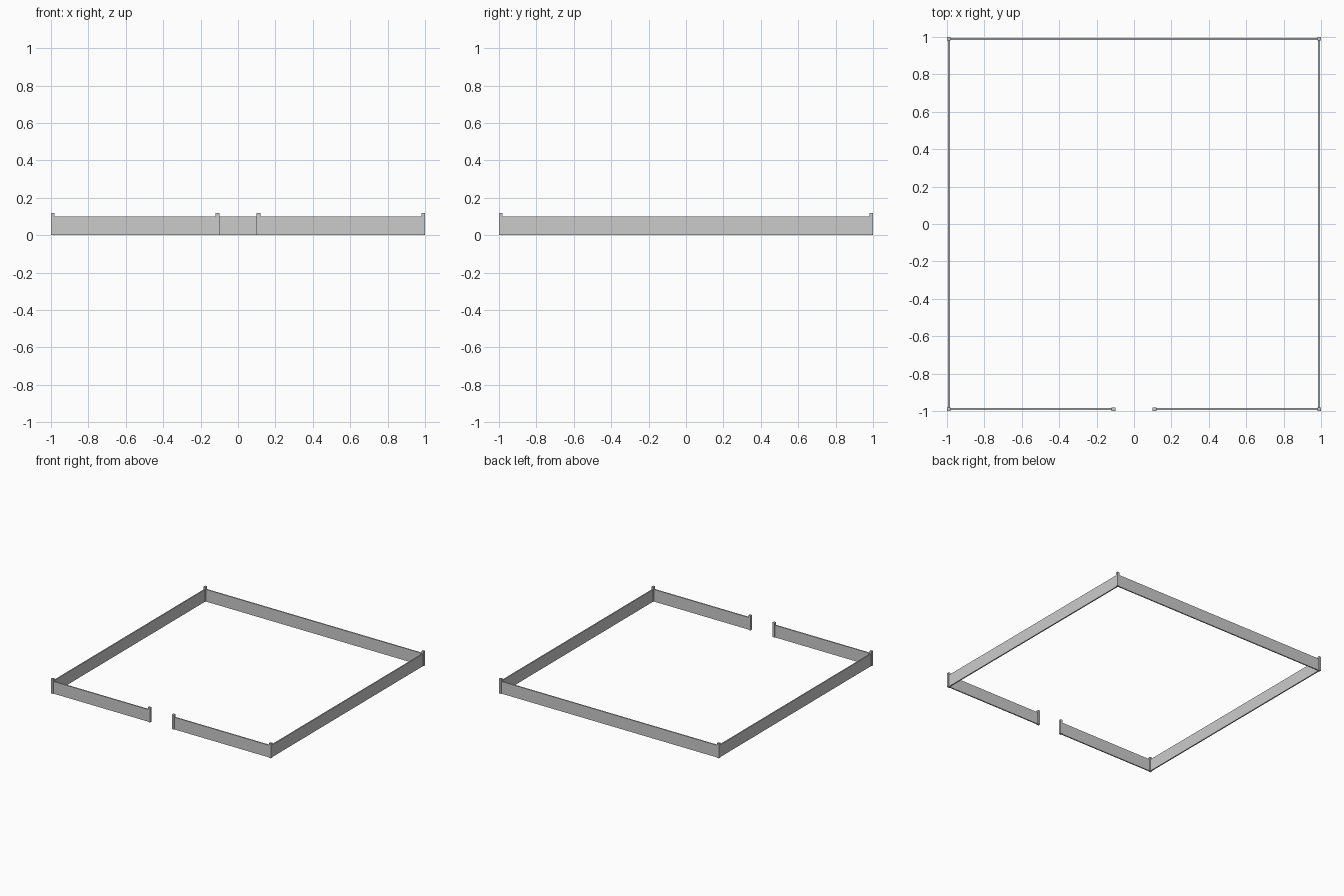
import bpy

if "Cube" in bpy.data.objects:
    bpy.data.objects.remove(bpy.data.objects["Cube"])

POST, POST_H = 0.02, 0.12      # square posts
WALL, WALL_H = 0.01, 0.10      # thin wall panels
EDGE = 1 - POST / 2            # centre line of the enclosure
GATE = 0.11                    # centre of each gate post


def box(name, x, y, sx, sy, h):
    bpy.ops.mesh.primitive_cube_add(size=1, location=(x, y, h / 2))
    ob = bpy.context.object
    ob.name = name
    ob.scale = (sx, sy, h)
    bpy.ops.object.transform_apply(location=False, rotation=False, scale=True)
    return ob


# Back wall
span = 2 * EDGE - POST
box("back_wall", 0, EDGE, span, WALL, WALL_H)

for side, s in (("left", -1), ("right", 1)):
    # Corner posts and gate posts
    box(f"{side}_back_post", s * EDGE, EDGE, POST, POST, POST_H)
    box(f"{side}_front_post", s * EDGE, -EDGE, POST, POST, POST_H)
    box(f"{side}_gate_post", s * GATE, -EDGE, POST, POST, POST_H)
    # Side wall
    box(f"{side}_side_wall", s * EDGE, 0, WALL, span, WALL_H)
    # Front wall, between corner post and gate post
    box(f"{side}_front_wall", s * (EDGE + GATE) / 2, -EDGE,
        EDGE - GATE - POST, WALL, WALL_H)
